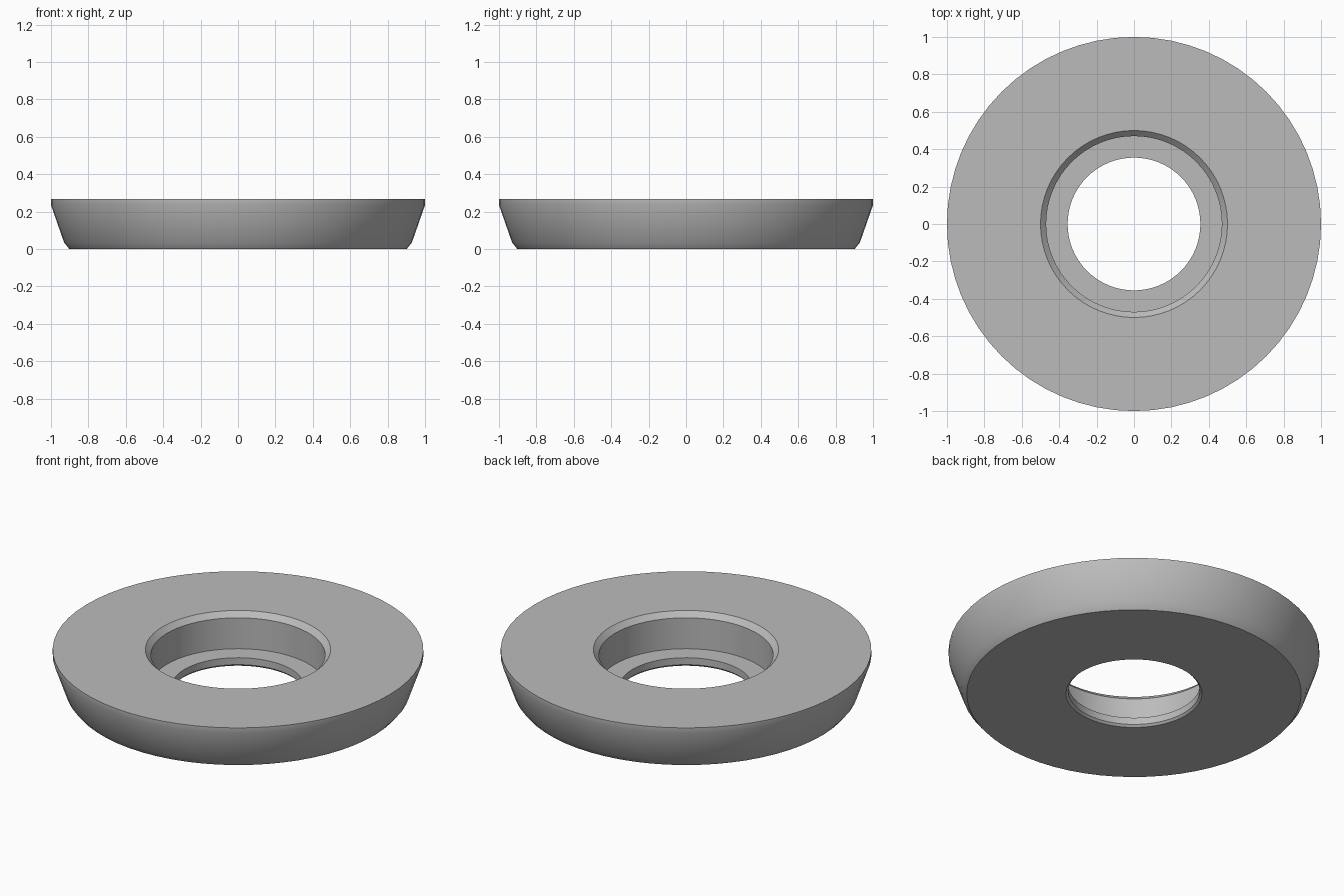
import bpy
import bmesh
import math

SEGMENTS = 64

cube = bpy.data.objects.get("Cube")
if cube:
    bpy.data.objects.remove(cube, do_unlink=True)

# Single plain grey material
grey = bpy.data.materials.new("plain_grey")
grey.use_nodes = True
colour = (0.5, 0.5, 0.5, 1.0)
grey.diffuse_color = colour
grey.node_tree.nodes["Principled BSDF"].inputs["Base Color"].default_value = colour


def lathe(name, profile, material):
    """Revolve a closed (radius, height) profile around z."""
    bm = bmesh.new()
    rings = []
    for i in range(SEGMENTS):
        a = 2 * math.pi * i / SEGMENTS
        rings.append([bm.verts.new((r * math.cos(a), r * math.sin(a), z))
                      for r, z in profile])
    count = len(profile)
    for i, ring in enumerate(rings):
        after = rings[(i + 1) % SEGMENTS]
        for j in range(count):
            k = (j + 1) % count
            bm.faces.new((ring[j], after[j], after[k], ring[k]))
    bmesh.ops.recalc_face_normals(bm, faces=bm.faces)
    mesh = bpy.data.meshes.new(name)
    bm.to_mesh(mesh)
    bm.free()
    mesh.materials.append(material)
    obj = bpy.data.objects.new(name, mesh)
    bpy.context.collection.objects.link(obj)
    bpy.ops.object.select_all(action="DESELECT")
    obj.select_set(True)
    bpy.context.view_layer.objects.active = obj
    bpy.ops.object.shade_smooth_by_angle(angle=math.radians(30))
    return obj


# Tapered ring with a chamfered, stepped bore
lathe("tapered_ring", [
    (0.367, 0.0), (0.902, 0.0), (0.93, 0.035), (1.0, 0.235), (1.0, 0.267),  # outside
    (0.5, 0.267), (0.47, 0.237),                                          # top chamfer
    (0.47, 0.053), (0.355, 0.053), (0.355, 0.012),                        # ledge and bore
], grey)
